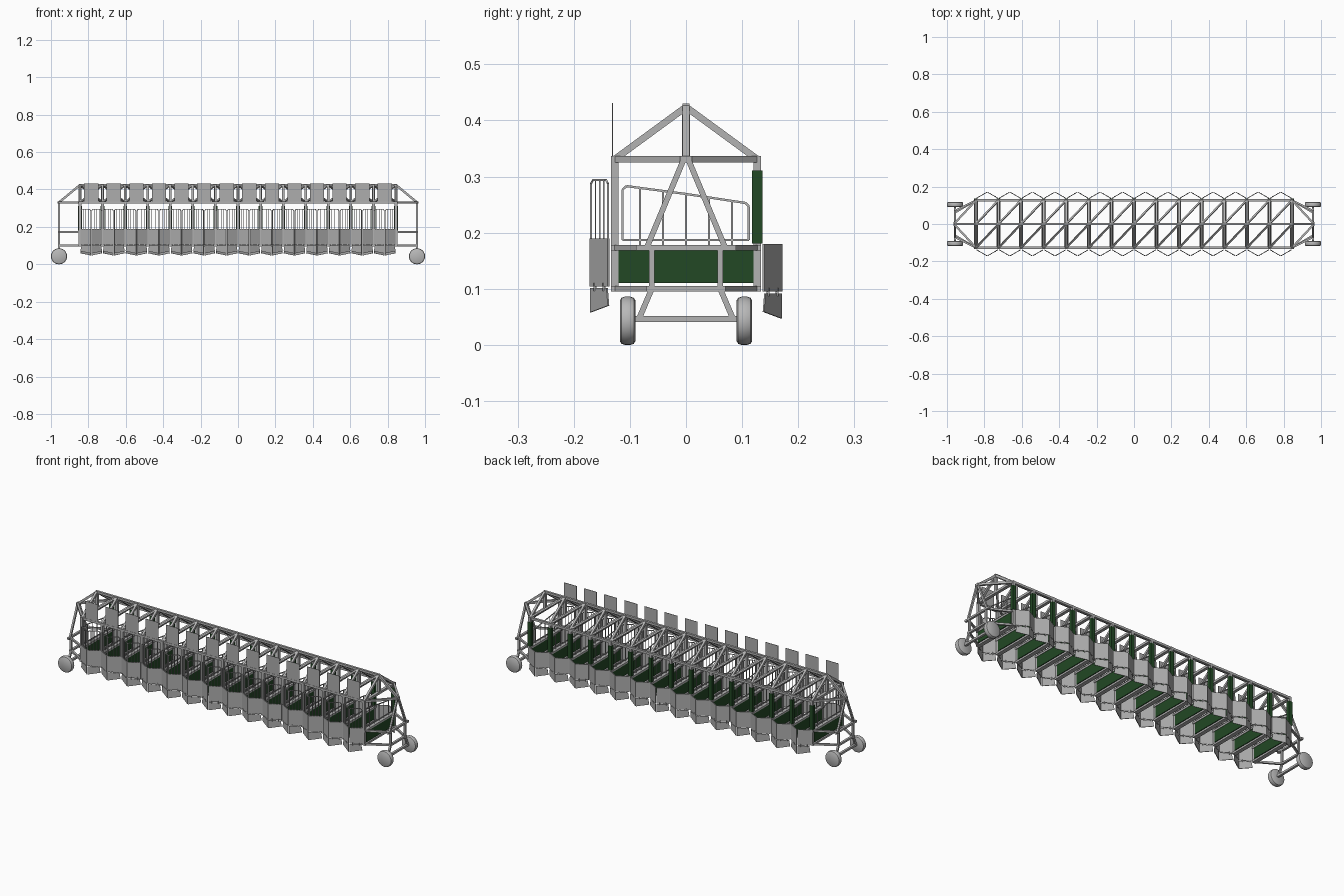
import bpy, bmesh, math
from mathutils import Vector, Matrix

cube = bpy.data.objects.get("Cube")
if cube:
    bpy.data.objects.remove(cube, do_unlink=True)


def material(name, color):
    m = bpy.data.materials.new(name)
    m.use_nodes = True
    m.diffuse_color = (*color, 1)
    m.node_tree.nodes["Principled BSDF"].inputs["Base Color"].default_value = (*color, 1)
    return m


STEEL = material("steel grey", (0.45, 0.45, 0.45))
PANEL = material("panel grey", (0.42, 0.42, 0.42))
GREEN = material("dark green padding", (0.016, 0.065, 0.018))
TYRE = material("wheel grey", (0.48, 0.48, 0.48))

STALLS = 14
PITCH = 0.1207
HALF = STALLS * PITCH / 2
STATIONS = [-HALF + i * PITCH for i in range(STALLS + 1)]
CENTRES = [x + PITCH / 2 for x in STATIONS[:-1]]
SIDE, EAVE, RIDGE, END = 0.127, 0.331, 0.424, 0.957
BEAM = 0.012


def box(bm, centre, size):
    mat = Matrix.Translation(centre) @ Matrix.Diagonal((*size, 1))
    bmesh.ops.create_cube(bm, size=1, matrix=mat)


def bar(bm, a, b, w=BEAM, h=None):
    """Square bar from a to b."""
    a, b = Vector(a), Vector(b)
    d = b - a
    z = d.normalized()
    ref = Vector((1, 0, 0)) if abs(z.x) < 0.9 else Vector((0, 1, 0))
    y = z.cross(ref).normalized()
    rot = Matrix((y.cross(z), y, z)).transposed().to_4x4()
    mat = Matrix.Translation((a + b) / 2) @ rot @ Matrix.Diagonal((w, h or w, d.length, 1))
    bmesh.ops.create_cube(bm, size=1, matrix=mat)


def path(bm, pts, w):
    for a, b in zip(pts, pts[1:]):
        bar(bm, a, b, w)


def plate(bm, pts, thick):
    """Thin slab from a flat outline."""
    vs = [bm.verts.new(p) for p in pts]
    f = bm.faces.new(vs)
    f.normal_update()
    shift = f.normal * thick
    for v in vs:
        v.co -= shift / 2
    top = bmesh.ops.extrude_face_region(bm, geom=[f])["geom"]
    bmesh.ops.translate(bm, vec=shift, verts=[g for g in top if isinstance(g, bmesh.types.BMVert)])


def finish(bm, name, mat, smooth=False):
    bmesh.ops.recalc_face_normals(bm, faces=bm.faces[:])
    me = bpy.data.meshes.new(name)
    bm.to_mesh(me)
    bm.free()
    me.materials.append(mat)
    ob = bpy.data.objects.new(name, me)
    bpy.context.collection.objects.link(ob)
    if smooth:
        bpy.ops.object.select_all(action='DESELECT')
        ob.select_set(True)
        bpy.context.view_layer.objects.active = ob
        bpy.ops.object.shade_smooth_by_angle(angle=math.radians(40))
    return ob


# Partition frames: posts, cross beams and gables
bm = bmesh.new()
for x in STATIONS:
    for s in (-1, 1):
        bar(bm, (x, s * SIDE, 0.095), (x, s * SIDE, EAVE), 0.014)
        bar(bm, (x, s * SIDE, EAVE), (x, 0, RIDGE))
    bar(bm, (x, 0, EAVE), (x, 0, RIDGE), 0.014)
    box(bm, (x, 0, EAVE), (0.016, 0.268, BEAM))
    for z in (0.1, 0.173):
        box(bm, (x, 0, z), (0.022, 0.268, 0.01))
finish(bm, "partition_frames", STEEL)

# Roof: eave rails, ridge and diagonal braces
bm = bmesh.new()
for y, z in ((-SIDE, EAVE), (SIDE, EAVE), (0, RIDGE)):
    bar(bm, (-HALF - 0.006, y, z), (HALF + 0.006, y, z))
for a, b in zip(STATIONS, STATIONS[1:]):
    bar(bm, (a, 0, RIDGE), (b, SIDE, EAVE), 0.009)
    bar(bm, (a, -SIDE, EAVE), (b, 0, RIDGE), 0.009)
finish(bm, "roof_frame", STEEL)

# Padded partitions and rear post pads
bm = bmesh.new()
for x in STATIONS:
    box(bm, (x, 0, 0.14), (0.018, 0.24, 0.06))
finish(bm, "partition_pads", GREEN)
bm = bmesh.new()
for x in STATIONS:
    box(bm, (x, SIDE, 0.246), (0.02, 0.018, 0.13))
finish(bm, "rear_post_pads", GREEN)

# Partition railings with a sloping top rail
bm = bmesh.new()
for x in STATIONS:
    loop = [(-0.113, 0.187), (-0.113, 0.277), (-0.106, 0.283), (0.0, 0.269),
            (0.106, 0.253), (0.112, 0.247), (0.112, 0.187), (-0.113, 0.187)]
    path(bm, [(x, y, z) for y, z in loop], 0.004)
    for i in range(-2, 3):
        y = i * 0.041
        bar(bm, (x, y, 0.178), (x, y, 0.268 - 0.14 * y), 0.003)
finish(bm, "partition_railings", STEEL)


# Double doors, hinged at the posts and meeting in an outward point
def leaf_point(cx, side, front, t, z):
    return (cx + side * (0.057 - 0.0555 * t), front * (0.138 + 0.032 * t), z)


for front, name, top, fold, low in ((-1, "front_door", 0.19, 0.104, 0.058),
                                    (1, "rear_door", 0.18, 0.095, 0.047)):
    panels, flaps, bars = bmesh.new(), bmesh.new(), bmesh.new()
    for cx in CENTRES:
        for s in (-1, 1):
            P = lambda t, z: leaf_point(cx, s, front, t, z)
            plate(panels, [P(0, fold), P(1, fold), P(1, top), P(0, top)], 0.004)
            plate(flaps, [P(0, low + 0.012), P(1, low), P(1, fold - 0.003), P(0.08, fold - 0.003)], 0.003)
            for t in (0.25, 0.75):
                bar(flaps, P(t, fold - 0.008), P(t, fold + 0.006), 0.005)
            if front < 0:
                path(bars, [P(0.04, top), P(0.04, 0.288), P(0.14, 0.294), P(0.86, 0.294),
                            P(0.97, 0.288), P(0.97, top)], 0.0035)
                for t in (0.27, 0.5, 0.73):
                    bar(bars, P(t, top), P(t, 0.294), 0.0025)
    finish(panels, name + "_panels", PANEL)
    finish(flaps, name + "_flaps", PANEL)
    if front < 0:
        finish(bars, name + "_bars", STEEL)
    else:
        bars.free()

# Blank stall boards above the front eave
bm = bmesh.new()
for cx in CENTRES:
    box(bm, (cx, -SIDE - 0.004, 0.382), (0.076, 0.002, 0.098))
finish(bm, "stall_boards", PANEL)

# Tapered end frames and axles
bm = bmesh.new()
for e in (-1, 1):
    X, H = e * END, e * HALF
    bar(bm, (H, 0, RIDGE), (X, 0, EAVE))
    box(bm, (X, 0, EAVE), (0.014, 0.022, BEAM))
    box(bm, (X, 0, 0.173), (0.012, 0.178, 0.01))
    box(bm, (X, 0, 0.1), (0.012, 0.14, 0.01))
    box(bm, (X, 0, 0.046), (0.012, 0.19, 0.011))
    for s in (-1, 1):
        bar(bm, (H, s * SIDE, EAVE), (X, s * 0.006, EAVE), 0.011)
        bar(bm, (X, s * 0.004, EAVE), (X, s * 0.07, 0.173), 0.01)
        bar(bm, (X, s * 0.061, 0.173), (X, s * 0.061, 0.1), 0.01)
        bar(bm, (X, s * 0.061, 0.1), (X, s * 0.084, 0.046), 0.01)
        bar(bm, (H, s * SIDE, 0.173), (X, s * 0.07, 0.173), 0.01)
        bar(bm, (H, s * SIDE, 0.1), (X, s * 0.061, 0.1), 0.01)
finish(bm, "end_frames", STEEL)

# Wheels, lathed about the axle
profile = [(-0.014, 0), (-0.014, 0.036), (-0.011, 0.041), (-0.005, 0.043),
           (0.005, 0.043), (0.011, 0.041), (0.014, 0.036), (0.014, 0)]
for e, end in ((-1, "right"), (1, "left")):
    for s, row in ((-1, "front"), (1, "rear")):
        bm = bmesh.new()
        hub = Vector((e * END, s * 0.104, 0.043))
        vs = [bm.verts.new(hub + Vector((0, y, r))) for y, r in profile]
        es = [bm.edges.new(p) for p in zip(vs, vs[1:])]
        bmesh.ops.spin(bm, geom=vs + es, cent=hub, axis=(0, 1, 0),
                       angle=math.tau, steps=28, use_merge=True)
        bmesh.ops.remove_doubles(bm, verts=bm.verts[:], dist=1e-5)
        finish(bm, f"{row}_{end}_wheel", TYRE, smooth=True)
